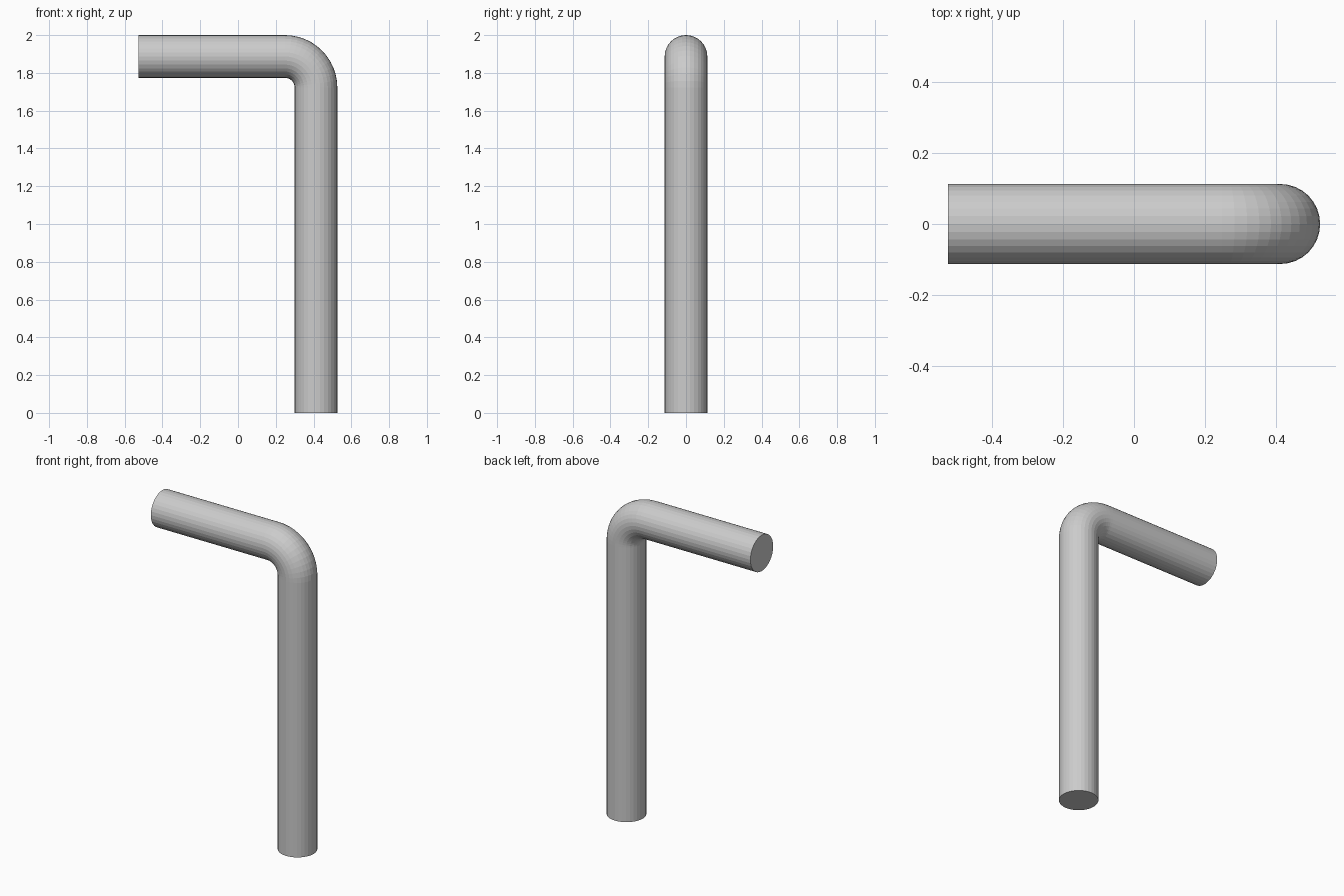
import bpy, bmesh
from math import sin, cos, pi

if "Cube" in bpy.data.objects:
    bpy.data.objects.remove(bpy.data.objects["Cube"])

R = 0.113          # pipe radius
BEND = 0.165       # centreline radius of the elbow
HALF = 0.526       # half of the overall width
TOP = 2.0
SIDES, STEPS = 32, 12

leg_x = HALF - R
arm_z = TOP - R
cx, cz = leg_x - BEND, arm_z - BEND   # elbow centre

# Centreline stations: (x, z, angle of the section plane)
stations = [(leg_x, 0.0, 0.0)]
for i in range(STEPS + 1):
    a = pi / 2 * i / STEPS
    stations.append((cx + BEND * cos(a), cz + BEND * sin(a), a))
stations.append((-HALF, arm_z, pi / 2))

# Sweep a circle along the centreline
bm = bmesh.new()
rings = []
for x, z, a in stations:
    ring = []
    for k in range(SIDES):
        t = 2 * pi * k / SIDES
        u, v = R * cos(t), R * sin(t)
        ring.append(bm.verts.new((x + u * cos(a), v, z + u * sin(a))))
    rings.append(ring)
for lo, hi in zip(rings, rings[1:]):
    for k in range(SIDES):
        n = (k + 1) % SIDES
        bm.faces.new((lo[k], lo[n], hi[n], hi[k]))

# Flat end caps
bm.faces.new(rings[0][::-1])
bm.faces.new(rings[-1])
bmesh.ops.recalc_face_normals(bm, faces=bm.faces)

mesh = bpy.data.meshes.new("bent_pipe")
bm.to_mesh(mesh)
bm.free()
pipe = bpy.data.objects.new("bent_pipe", mesh)
bpy.context.collection.objects.link(pipe)
